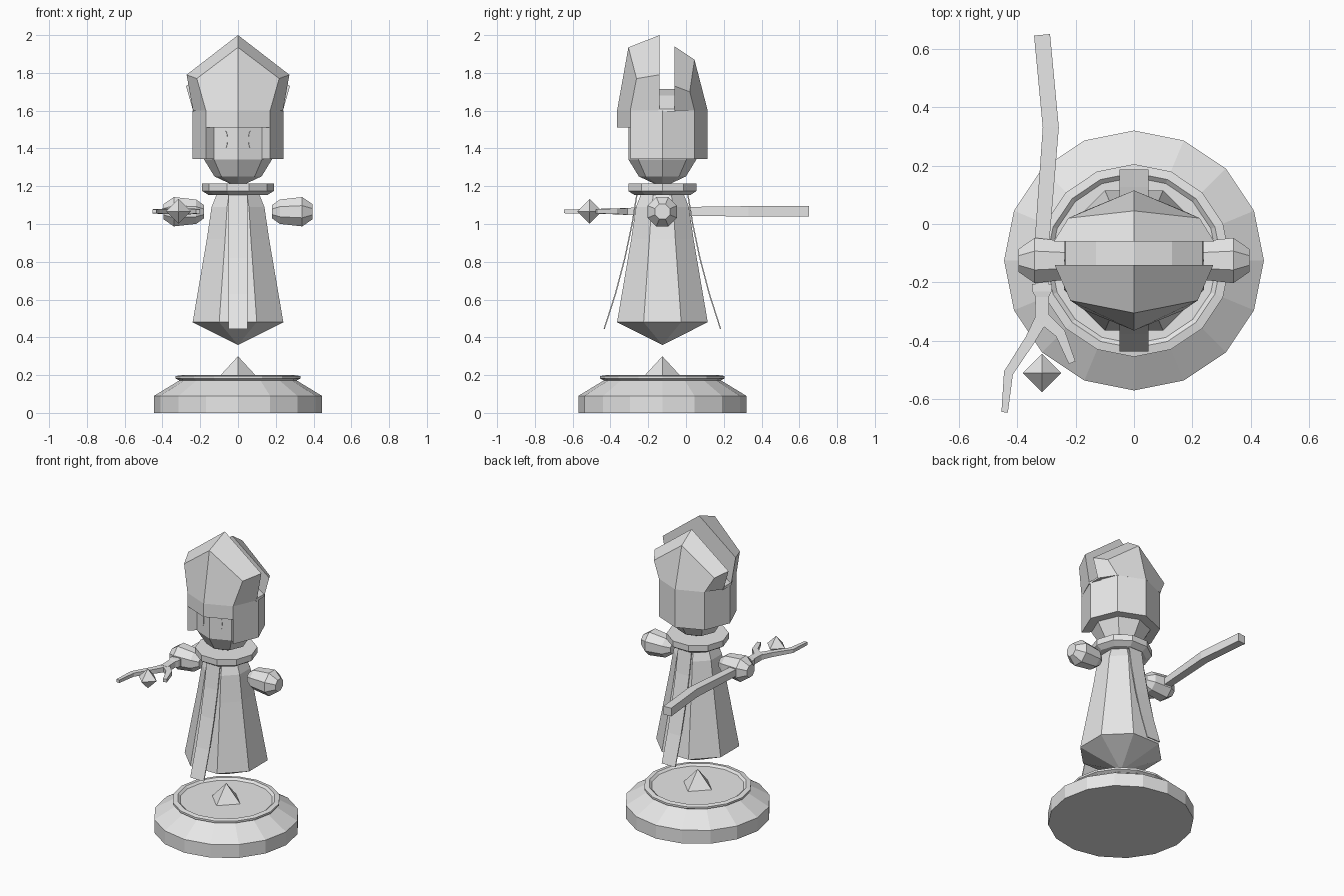
import bpy, bmesh, math
from mathutils import Matrix, Vector

if "Cube" in bpy.data.objects:
    bpy.data.objects.remove(bpy.data.objects["Cube"])

CY = -0.125  # body axis in y

grey = bpy.data.materials.new("plain_grey")
grey.diffuse_color = (0.8, 0.8, 0.8, 1)
grey.use_nodes = True
grey.node_tree.nodes["Principled BSDF"].inputs["Base Color"].default_value = grey.diffuse_color


def finish(name, bm, fix=True):
    bmesh.ops.remove_doubles(bm, verts=bm.verts, dist=0.0005)
    if fix:
        bmesh.ops.recalc_face_normals(bm, faces=bm.faces)
    me = bpy.data.meshes.new(name)
    bm.to_mesh(me)
    bm.free()
    me.materials.append(grey)
    ob = bpy.data.objects.new(name, me)
    bpy.context.collection.objects.link(ob)
    return ob


def loft(name, rings):
    """Skin a list of equally long vertex rings and cap both ends."""
    bm = bmesh.new()
    rows = [[bm.verts.new(p) for p in r] for r in rings]
    n = len(rows[0])
    for a, b in zip(rows, rows[1:]):
        for i in range(n):
            j = (i + 1) % n
            bm.faces.new((a[i], a[j], b[j], b[i]))
    bm.faces.new(rows[0])
    bm.faces.new(rows[-1])
    return finish(name, bm)


def ring(r, z, n, phase=0.0):
    return [(r * math.cos(phase + math.tau * i / n),
             CY + r * math.sin(phase + math.tau * i / n), z) for i in range(n)]


def lathe(name, profile, n, phase=0.0):
    return loft(name, [ring(max(r, 0.0015), z, n, phase) for r, z in profile])


def bar(name, pts, z=1.067):
    """Rectangular bar in the xy plane; points are x, y, width, height."""
    rings = []
    for i, (x, y, w, h) in enumerate(pts):
        a, b = pts[max(i - 1, 0)], pts[min(i + 1, len(pts) - 1)]
        d = Vector((b[0] - a[0], b[1] - a[1])).normalized()
        sx, sy = -d.y * w / 2, d.x * w / 2
        rings.append([(x + sx, y + sy, z - h / 2), (x - sx, y - sy, z - h / 2),
                      (x - sx, y - sy, z + h / 2), (x + sx, y + sy, z + h / 2)])
    return loft(name, rings)


# Pedestal with raised rim, and the small spike on it
lathe("pedestal", [(.445, 0), (.445, .09), (.31, .172), (.33, .182), (.33, .195),
                   (.30, .2), (.285, .187), (0, .187)], 16)
lathe("pedestal_spike", [(.105, .186), (0, .298)], 4)

# Floating gown: octagon with flats on the axes
k = 1 / math.cos(math.pi / 8)
lathe("gown", [(0, .36), (.24 * k, .48), (.165 * k, .92), (.14 * k, 1.09), (.112 * k, 1.16)],
      8, math.pi / 8)
lathe("collar", [(.155, 1.153), (.19, 1.175), (.19, 1.215), (.15, 1.215)], 10)

# Hanging sash, front and back
for name, s in (("front_sash", -1), ("back_sash", 1)):
    path = [(.13, 1.165), (.157, 1.0), (.195, .82), (.245, .63), (.305, .443)]
    loft(name, [[(-.05, CY + s * d, z), (.05, CY + s * d, z),
                 (.05, CY + s * (d + .007), z), (-.05, CY + s * (d + .007), z)]
                for d, z in path])

# Hands: octagonal barrels along x
for name, s in (("left_hand", -1), ("right_hand", 1)):
    loft(name, [[(s * x, CY + r * math.cos(math.pi / 8 + math.tau * i / 8),
                  1.065 + r * math.sin(math.pi / 8 + math.tau * i / 8)) for i in range(8)]
                for x, r in ((.18, .038), (.222, .07), (.34, .084), (.395, .043))])

# Staff: shaft, socket and forked tip
bar("staff_shaft", [(-.315, .648, .055, .055), (-.285, .33, .055, .055),
                    (-.315, -.06, .05, .045), (-.315, -.21, .045, .045)])
bar("staff_socket", [(-.315, -.205, .07, .045), (-.315, -.232, .065, .045),
                     (-.315, -.25, .045, .04), (-.315, -.335, .05, .036)])
bar("staff_long_fork", [(-.312, -.315, .045, .034), (-.355, -.395, .036, .03),
                        (-.43, -.51, .032, .024), (-.443, -.645, .022, .02)])
bar("staff_short_fork", [(-.318, -.315, .045, .034), (-.252, -.375, .036, .03),
                         (-.212, -.475, .024, .022)])

# Floating crystal
bm = bmesh.new()
bmesh.ops.create_cone(bm, segments=4, radius1=.066, radius2=0, depth=.066,
                      matrix=Matrix.Translation((-.315, -.51, 1.1)))
bmesh.ops.delete(bm, geom=[f for f in bm.faces if len(f.verts) == 4], context='FACES_ONLY')
geom = bm.verts[:] + bm.edges[:] + bm.faces[:]
dup = bmesh.ops.duplicate(bm, geom=geom)["geom"]
for v in (g for g in dup if isinstance(g, bmesh.types.BMVert)):
    v.co.z = 2 * 1.067 - v.co.z
finish("crystal", bm)

# Head: octagon with an edge down the middle of the face
lathe("head", [(.035, 1.21), (.125, 1.252), (.18, 1.342), (.18, 1.58)], 8)

# Eyes: thin upright ovals on the two front face planes
for name, s in (("left_eye", -1), ("right_eye", 1)):
    bm = bmesh.new()
    m = (Matrix.Translation((s * .065, -.278, 1.447)) @ Matrix.Rotation(s * math.pi / 8, 4, 'Z')
         @ Matrix.Diagonal((.011, 1, .045, 1)) @ Matrix.Rotation(math.pi / 2, 4, 'X'))
    bmesh.ops.create_cone(bm, cap_ends=True, segments=12, radius1=1, radius2=1,
                          depth=.006, matrix=m)
    finish(name, bm)

# Hood: thick octagonal walls, the two front ones stopping above the face
bm = bmesh.new()
outer, inner = ring(.24, 0, 8), ring(.178, 0, 8)
for i in range(8):
    j = (i + 1) % 8
    low = 1.51 if i in (5, 6) else 1.345
    quad = (outer[i], outer[j], inner[j], inner[i])
    b = [bm.verts.new((p[0], p[1], low)) for p in quad]
    t = [bm.verts.new((p[0], p[1], 1.6)) for p in quad]
    bm.faces.new((b[3], b[2], b[1], b[0]))
    bm.faces.new((b[0], b[1], t[1], t[0]))
    bm.faces.new((b[2], b[3], t[3], t[2]))
    if low > 1.4:  # exposed cheek ends are covered by the neighbouring walls
        continue
    if i in (4, 7):
        p, q = (1, 2) if i == 4 else (0, 3)
        bm.faces.new((b[p], b[q], t[q], t[p]))
finish("hood", bm, fix=False)


# Split pointed hat: one faceted half in front, a lower one behind
def hat_half(name, rim_y, side_y, slit_y, top, side, edge):
    """top: ridge y, z; side: shoulder x, y, z; edge: slit edge x, z, peak z."""
    bm = bmesh.new()
    V = bm.verts.new
    rim, ridge = V((0, rim_y, 1.6)), V((0, top[0], top[1]))
    peak, foot = V((0, slit_y, edge[2])), V((0, slit_y, 1.6))
    for s in (-1, 1):
        corner = V((s * .17, side_y, 1.6))
        base = V((s * .238, slit_y, 1.6))
        shoulder = V((s * side[0], side[1], side[2]))
        wing = V((s * edge[0], slit_y, edge[1]))
        for f in ((rim, corner, shoulder, ridge), (corner, base, wing, shoulder),
                  (ridge, shoulder, wing, peak), (foot, base, wing, peak),
                  (rim, corner, base, foot)):
            bm.faces.new(f)
    finish(name, bm)


hat_half("hat_front", -.365, -.295, -.14, (-.305, 1.935), (.218, -.262, 1.77), (.272, 1.79, 2.0))
hat_half("hat_back", .115, .045, -.06, (.045, 1.87), (.225, .02, 1.70), (.275, 1.73, 1.94))

# Low arched saddle between the two hat halves
arch = [(-.238, 1.595), (-.235, 1.61), (-.13, 1.68), (0, 1.715), (.13, 1.68), (.235, 1.61), (.238, 1.595)]
loft("hat_saddle", [[(x, y, z) for x, z in arch] for y in (-.145, -.055)])
